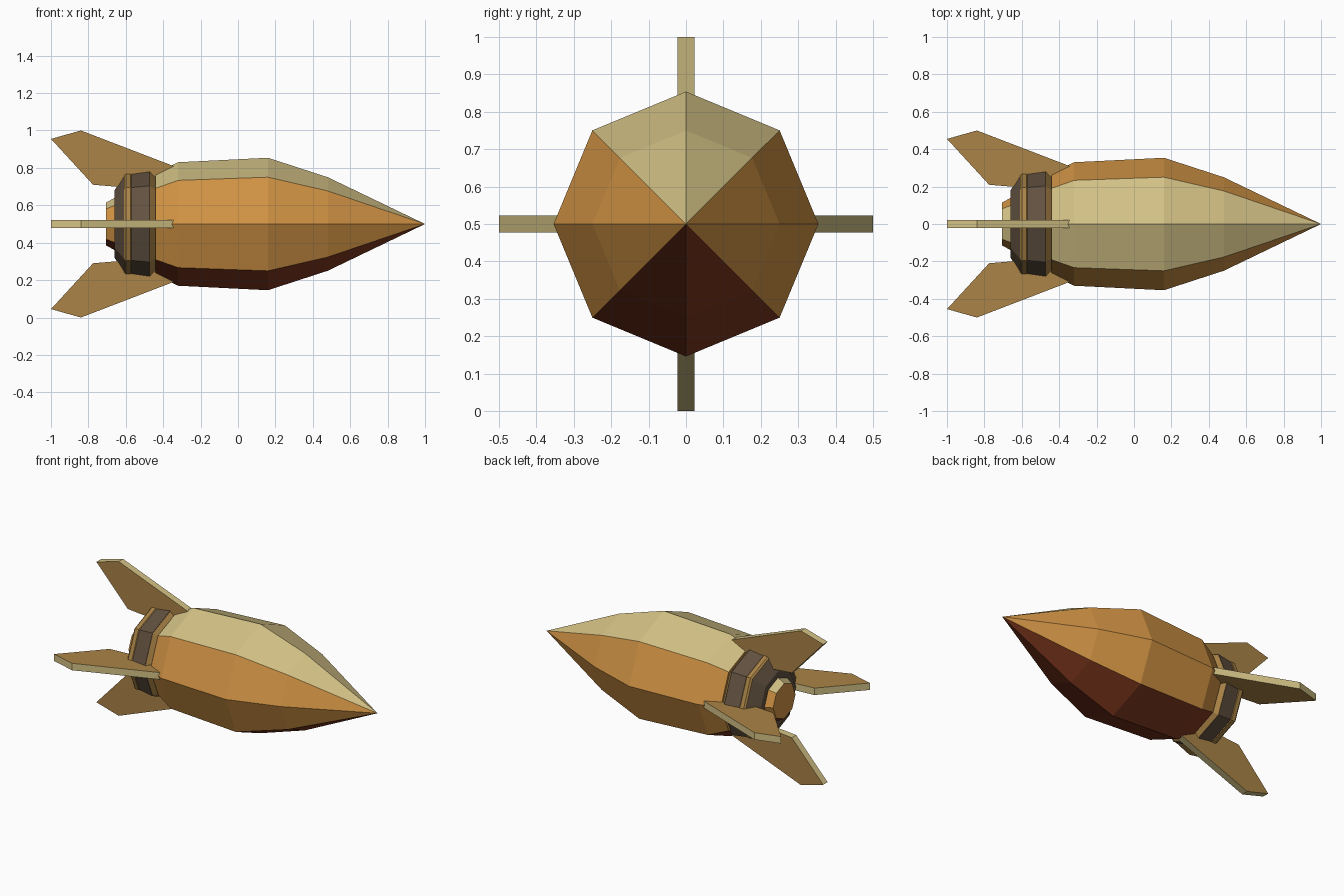
import bpy, bmesh
from math import pi, sin, cos

if "Cube" in bpy.data.objects:
    bpy.data.objects.remove(bpy.data.objects["Cube"])

AXIS_Z = 0.5


def material(name, rgb):
    m = bpy.data.materials.new(name)
    m.diffuse_color = [(c / 255) ** 2.2 for c in rgb] + [1]
    m.use_nodes = True
    m.node_tree.nodes["Principled BSDF"].inputs["Base Color"].default_value = m.diffuse_color
    return m


cream = material("cream", (210, 192, 132))
orange = material("orange", (208, 146, 70))
red = material("dark_red", (130, 60, 36))
brown = material("brown", (168, 130, 72))
dark = material("dark_brown", (98, 82, 66))


def finish(bm, name, mats, pick):
    """Recalculate normals, choose a material per face, add the object."""
    bmesh.ops.recalc_face_normals(bm, faces=bm.faces)
    bm.normal_update()
    for f in bm.faces:
        f.material_index = pick(f)
    me = bpy.data.meshes.new(name)
    bm.to_mesh(me)
    bm.free()
    for m in mats:
        me.materials.append(m)
    ob = bpy.data.objects.new(name, me)
    bpy.context.collection.objects.link(ob)
    return ob


def lathe(name, profile, mats, pick, n=8):
    """Eight-sided solid along x from (x, radius) pairs."""
    bm = bmesh.new()
    rings = []
    for x, r in profile:
        count = n if r > 0 else 1
        rings.append([bm.verts.new((x, r * cos(2 * pi * k / n), AXIS_Z + r * sin(2 * pi * k / n)))
                      for k in range(count)])
    for a, b in zip(rings, rings[1:]):
        for k in range(n):
            j = (k + 1) % n
            if len(b) == 1:
                bm.faces.new((a[k], a[j], b[0]))
            else:
                bm.faces.new((a[k], a[j], b[j], b[k]))
    for end in (rings[0], rings[-1]):
        if len(end) > 1:
            bm.faces.new(end)
    return finish(bm, name, mats, pick)


def by_height(f):
    """Cream on top, orange on the sides, dark red underneath."""
    n = f.normal
    side = max((n.y ** 2 + n.z ** 2) ** 0.5, 1e-6)
    if abs(n.x) > 0.99 or abs(n.z) / side < 0.7:
        return 1
    return 0 if n.z > 0 else 2


# hull and rear nozzle
hull_mats = (cream, orange, red)
lathe("hull", [(-0.44, 0.27), (-0.32, 0.33), (0.16, 0.354), (0.48, 0.25), (1, 0)],
      hull_mats, by_height)
lathe("nozzle", [(-0.705, 0.115), (-0.64, 0.15)], hull_mats, by_height)

# engine collar: dark core with two brown rims
solid = lambda f: 0
lathe("engine_cone", [(-0.66, 0.18), (-0.605, 0.27)], [dark], solid)
lathe("rear_rim", [(-0.61, 0.268), (-0.6, 0.277), (-0.575, 0.278), (-0.565, 0.27)], [brown], solid)
lathe("engine_band", [(-0.57, 0.275), (-0.47, 0.289)], [dark], solid)
lathe("front_rim", [(-0.472, 0.289), (-0.435, 0.25)], [brown], solid)

# four fins: (x, distance from axis) outline, extruded to thickness
outline = [(-1, 0.455), (-0.84, 0.5), (-0.345, 0.31), (-0.345, 0.22), (-0.6, 0.195), (-0.775, 0.21)]
half = 0.0225
for name, angle in (("left_fin", 0), ("top_fin", 90), ("right_fin", 180), ("bottom_fin", 270)):
    c, s = cos(angle * pi / 180), sin(angle * pi / 180)
    bm = bmesh.new()
    sides = [[bm.verts.new((x, r * c - t * s, AXIS_Z + r * s + t * c)) for x, r in outline]
             for t in (-half, half)]
    for loop in sides:
        bm.faces.new(loop)
    for i in range(len(outline)):
        j = (i + 1) % len(outline)
        bm.faces.new((sides[0][i], sides[0][j], sides[1][j], sides[1][i]))
    finish(bm, name, (brown, cream),
           lambda f: 0 if abs(f.normal.z * c - f.normal.y * s) > 0.9 else 1)
